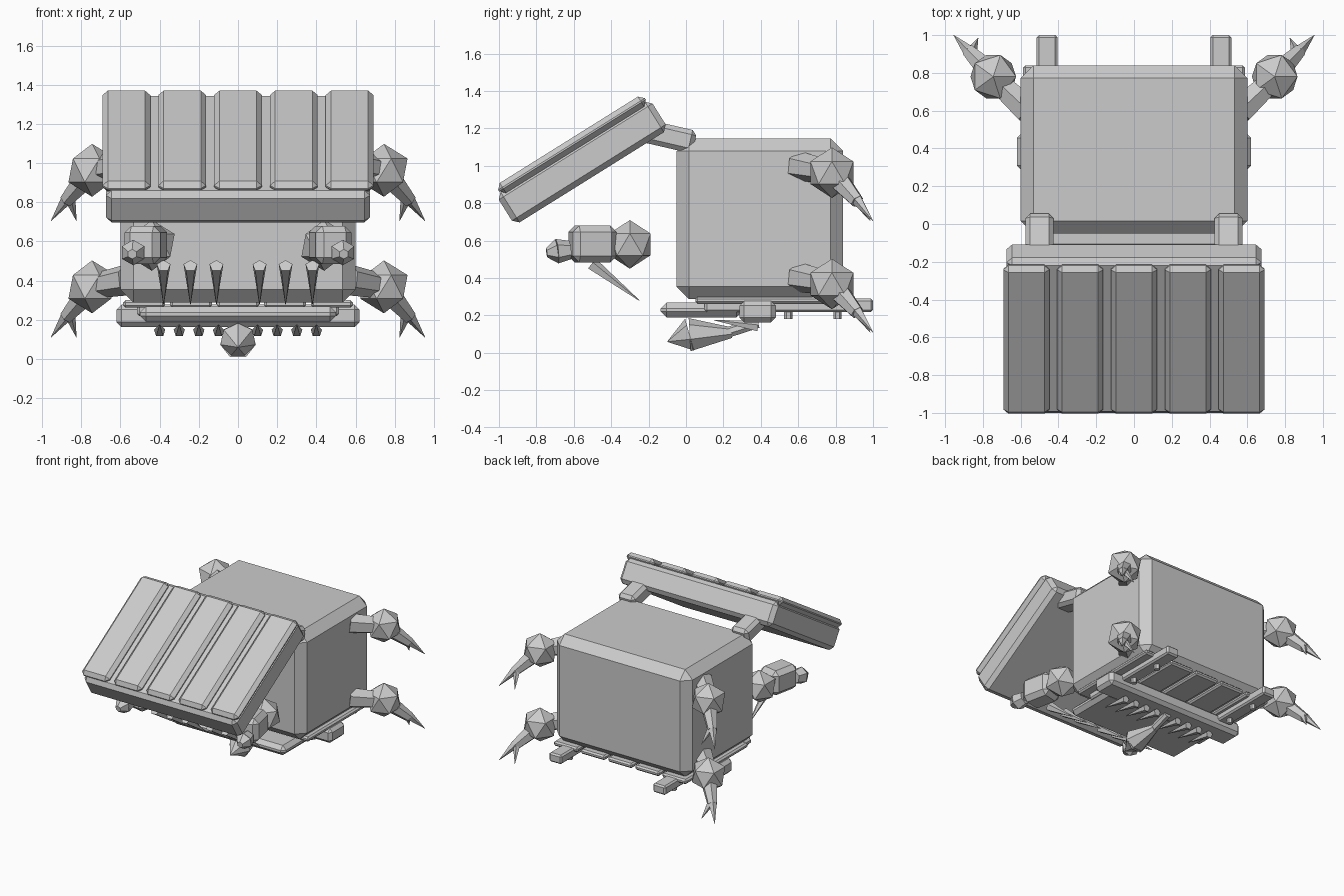
import bpy, bmesh
from math import radians
from mathutils import Matrix, Vector

if "Cube" in bpy.data.objects:
    bpy.data.objects.remove(bpy.data.objects["Cube"], do_unlink=True)

GREY = (0.6, 0.6, 0.6, 1)
mat = bpy.data.materials.new("plain_grey")
mat.use_nodes = True
mat.diffuse_color = GREY
mat.node_tree.nodes["Principled BSDF"].inputs["Base Color"].default_value = GREY


def finish(name, bm):
    mesh = bpy.data.meshes.new(name)
    bm.to_mesh(mesh)
    bm.free()
    mesh.materials.append(mat)
    obj = bpy.data.objects.new(name, mesh)
    bpy.context.collection.objects.link(obj)
    return obj


def box(name, lo, hi, bevel, place=Matrix()):
    """Chamfered box between two corners, then placed by a matrix."""
    lo, hi = Vector(lo), Vector(hi)
    bm = bmesh.new()
    bmesh.ops.create_cube(bm, size=1)
    bmesh.ops.scale(bm, vec=hi - lo, verts=bm.verts)
    bmesh.ops.translate(bm, vec=(lo + hi) / 2, verts=bm.verts)
    bmesh.ops.bevel(bm, geom=bm.edges[:], offset=bevel, segments=1,
                    affect='EDGES', profile=0.5)
    bmesh.ops.transform(bm, matrix=place, verts=bm.verts)
    return finish(name, bm)


def cone(name, a, b, ra, rb, sides=6):
    """Faceted cone or frustum from point a to point b."""
    a, b = Vector(a), Vector(b)
    bm = bmesh.new()
    turn = (b - a).to_track_quat('Z', 'Y').to_matrix().to_4x4()
    bmesh.ops.create_cone(bm, cap_ends=True, segments=sides, radius1=ra, radius2=rb,
                          depth=(b - a).length,
                          matrix=Matrix.Translation((a + b) / 2) @ turn)
    bmesh.ops.remove_doubles(bm, verts=bm.verts, dist=0.0001)
    return finish(name, bm)


def ball(name, centre, radius):
    bm = bmesh.new()
    bmesh.ops.create_icosphere(bm, subdivisions=1, radius=radius,
                               matrix=Matrix.Translation(centre))
    return finish(name, bm)


def tilt(y, z, degrees):
    return Matrix.Translation((0, y, z)) @ Matrix.Rotation(radians(degrees), 4, 'X')


# Main chest
box("chest_body", (-0.6, -0.05, 0.287), (0.6, 0.84, 1.147), 0.067)

# Raised lid with five planks
lid = tilt(0, 0, 32)
box("lid", (-0.675, -0.415, 1.063), (0.675, 0.555, 1.255), 0.03, lid)
for i in range(-2, 3):
    x = i * 0.285
    box("lid_plank", (x - 0.122, -0.39, 1.235), (x + 0.122, 0.535, 1.298), 0.027, lid)

# Planks under the chest
for i in range(-2, 3):
    x = i * 0.24
    box("floor_plank", (x - 0.107, 0.05, 0.262), (x + 0.107, 0.84, 0.3), 0.012)

# Lower jaw and cross beam
box("lower_jaw", (-0.5, -0.135, 0.19), (0.5, 0.3, 0.268), 0.03)
box("cross_beam", (-0.62, 0.285, 0.163), (0.62, 0.48, 0.277), 0.025)
for x in (0.1, 0.2, 0.3, 0.4):
    for side in (-1, 1):
        cone("lower_tooth", (side * x, 0.385, 0.14), (side * x, 0.15, 0.175), 0.03, 0.002, 5)

# Tongue
cone("tongue_tip", (0, 0.02, 0.093), (0, -0.1, 0.06), 0.093, 0.001, 7)
cone("tongue", (0, 0.02, 0.093), (0, 0.245, 0.107), 0.093, 0.03, 7)
cone("tongue_root", (0, 0.22, 0.107), (0, 0.385, 0.16), 0.03, 0.03, 7)

# Upper teeth
for x in (0.11, 0.243, 0.38):
    for side in (-1, 1):
        cone("upper_tooth", (side * x, -0.505, 0.475), (side * x, -0.25, 0.28), 0.037, 0.002, 5)

hinge = tilt(-0.09, 1.157, -13)
for s, label in ((1, "left"), (-1, "right")):
    # Hinge
    box(label + "_hinge", (s * 0.5 - 0.075, -0.145, -0.062),
        (s * 0.5 + 0.075, 0.14, 0.062), 0.025, hinge)

    # Rail with bolts
    box(label + "_rail", (s * 0.46 - 0.055, 0.1, 0.218),
        (s * 0.46 + 0.055, 1.0, 0.29), 0.012)
    for y in (0.547, 0.81):
        cone("rail_bolt", (s * 0.46, y, 0.225), (s * 0.46, y, 0.18), 0.022, 0.022)

    # Front fist: ball, block and knob
    ball(label + "_fist_joint", (s * 0.44, -0.3, 0.58), 0.13)
    yaw = Matrix.Translation((s * 0.47, -0.5, 0.582)) @ Matrix.Rotation(radians(s * 12), 4, 'Z')
    box(label + "_fist", (-0.093, -0.12, -0.098), (0.093, 0.12, 0.098), 0.035, yaw)
    cone(label + "_knob", (s * 0.525, -0.62, 0.55), (s * 0.535, -0.69, 0.543), 0.05, 0.066)
    cone(label + "_knob_tip", (s * 0.535, -0.69, 0.543), (s * 0.54, -0.745, 0.535), 0.066, 0.025)

    # Two rear clawed arms on each corner
    for drop, level in ((0, "upper"), (0.595, "lower")):
        name = label + "_" + level

        def at(x, y, z):
            return (s * x, y, z - drop)

        cone(name + "_shoulder", at(0.56, 0.6, 1.0), at(0.72, 0.75, 0.97), 0.08, 0.065)
        ball(name + "_elbow", at(0.745, 0.78, 0.963), 0.135)
        cone(name + "_forearm", at(0.78, 0.82, 0.92), at(0.875, 0.915, 0.81), 0.06, 0.038)
        cone(name + "_outer_claw", at(0.87, 0.91, 0.825), at(0.955, 1.0, 0.705), 0.034, 0.001, 5)
        cone(name + "_inner_claw", at(0.86, 0.91, 0.825), at(0.825, 0.985, 0.705), 0.03, 0.001, 5)
